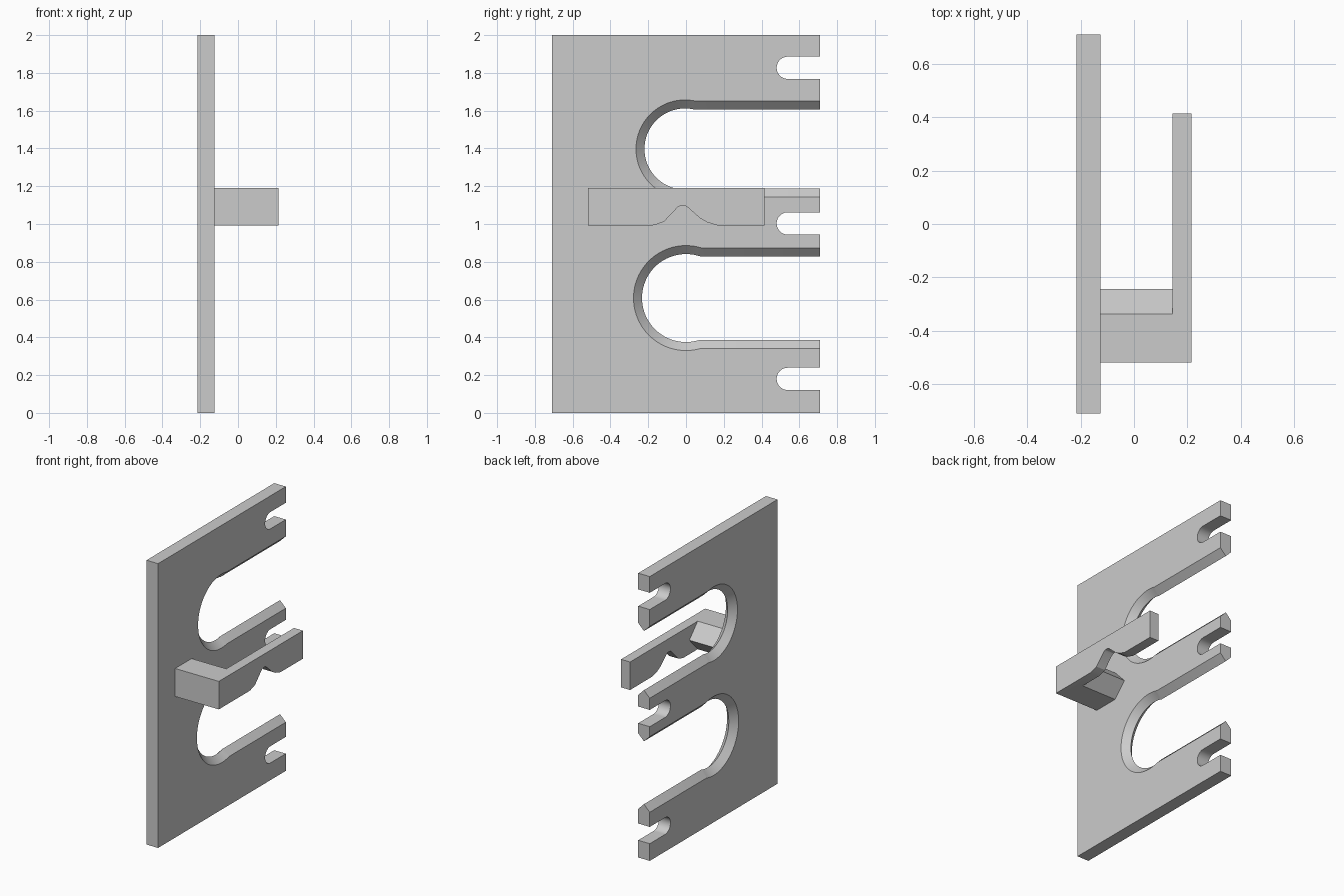
import bpy, bmesh
from math import asin, sin, cos, pi

cube = bpy.data.objects.get("Cube")
if cube:
    bpy.data.objects.remove(cube)

grey = bpy.data.materials.new("plain grey")
grey.use_nodes = True
grey.diffuse_color = (0.6, 0.6, 0.6, 1)
grey.node_tree.nodes["Principled BSDF"].inputs["Base Color"].default_value = (0.6, 0.6, 0.6, 1)


def loft(name, rings):
    """Solid skinned through (x, [(y, z), ...]) outlines of equal length."""
    bm = bmesh.new()
    loops = [[bm.verts.new((x, y, z)) for y, z in pts] for x, pts in rings]
    n = len(loops[0])
    for a, b in zip(loops, loops[1:]):
        for i in range(n):
            j = (i + 1) % n
            bm.faces.new((a[i], a[j], b[j], b[i]))
    bm.faces.new(loops[0][::-1])
    bm.faces.new(loops[-1])
    bmesh.ops.recalc_face_normals(bm, faces=bm.faces)
    mesh = bpy.data.meshes.new(name)
    bm.to_mesh(mesh)
    bm.free()
    mesh.materials.append(grey)
    obj = bpy.data.objects.new(name, mesh)
    bpy.context.collection.objects.link(obj)
    return obj


def extrude(name, x0, x1, pts):
    return loft(name, [(x0, pts), (x1, pts)])


def combine(target, tool, operation):
    """Apply a boolean and remove the tool."""
    mod = target.modifiers.new("boolean", "BOOLEAN")
    mod.operation = operation
    mod.solver = "EXACT"
    mod.object = tool
    bpy.context.view_layer.objects.active = target
    bpy.ops.object.modifier_apply(modifier=mod.name)
    bpy.data.objects.remove(tool)


def keyhole(cy, cz, radius, half, steps=48):
    """Round pocket running out past the back edge with a channel of half height."""
    start = asin(min(1, half / radius))
    pts = [(0.8, cz + half)]
    for i in range(steps + 1):
        # sweep round the closed end, from the channel top to its bottom
        a = start + (2 * pi - 2 * start) * i / steps
        pts.append((cy + radius * cos(a), cz + radius * sin(a)))
    return pts + [(0.8, cz - half)]


# Upright plate
X0, X1, Y = -0.215, -0.125, 0.71
MID = (X0 + X1) / 2
plate = extrude("upright_plate", X0, X1, [(-Y, 0), (Y, 0), (Y, 2), (-Y, 2)])

# Large pockets, bevelled from both sides to a ridge at mid thickness
for cy, cz, radius, half in ((-0.005, 1.397, 0.215, 0.208), (0, 0.608, 0.233, 0.221)):
    wide = keyhole(cy, cz, radius + 0.055, half + 0.055)
    tight = keyhole(cy, cz, radius, half)
    cutter = loft("pocket_cutter", [(MID - 0.055, wide), (MID, tight), (MID + 0.055, wide)])
    combine(plate, cutter, "DIFFERENCE")

# Small straight notches in the back edge
for cz in (0.18, 1.003, 1.827):
    cutter = extrude("notch_cutter", X0 - 0.05, X1 + 0.05,
                     keyhole(0.539, cz, 0.059, 0.059, 24))
    combine(plate, cutter, "DIFFERENCE")

# Side arm with a hump-shaped relief underneath
LOW, HIGH, FRONT = 0.993, 1.19, -0.52
relief = [(-0.175, LOW), (-0.15, 1.0), (-0.117, 1.012), (-0.045, 1.088), (-0.03, 1.097),
          (-0.005, 1.097), (0.01, 1.088), (0.075, 1.03), (0.11, 1.01), (0.165, LOW)]
arm = extrude("side_arm", 0.145, 0.215,
              [(FRONT, LOW)] + relief + [(0.415, LOW), (0.415, HIGH), (FRONT, HIGH)])

# Mounting block with a wedge-shaped back face
block = extrude("mounting_block", X1, 0.18,
                [(FRONT, LOW), (-0.337, LOW), (-0.244, (LOW + HIGH) / 2),
                 (-0.337, HIGH), (FRONT, HIGH)])
combine(arm, block, "UNION")

# Smooth the round walls, keep the edges crisp
bpy.ops.object.select_all(action="DESELECT")
for obj in (plate, arm):
    obj.select_set(True)
    bpy.context.view_layer.objects.active = obj
bpy.ops.object.shade_smooth_by_angle(angle=0.35)
